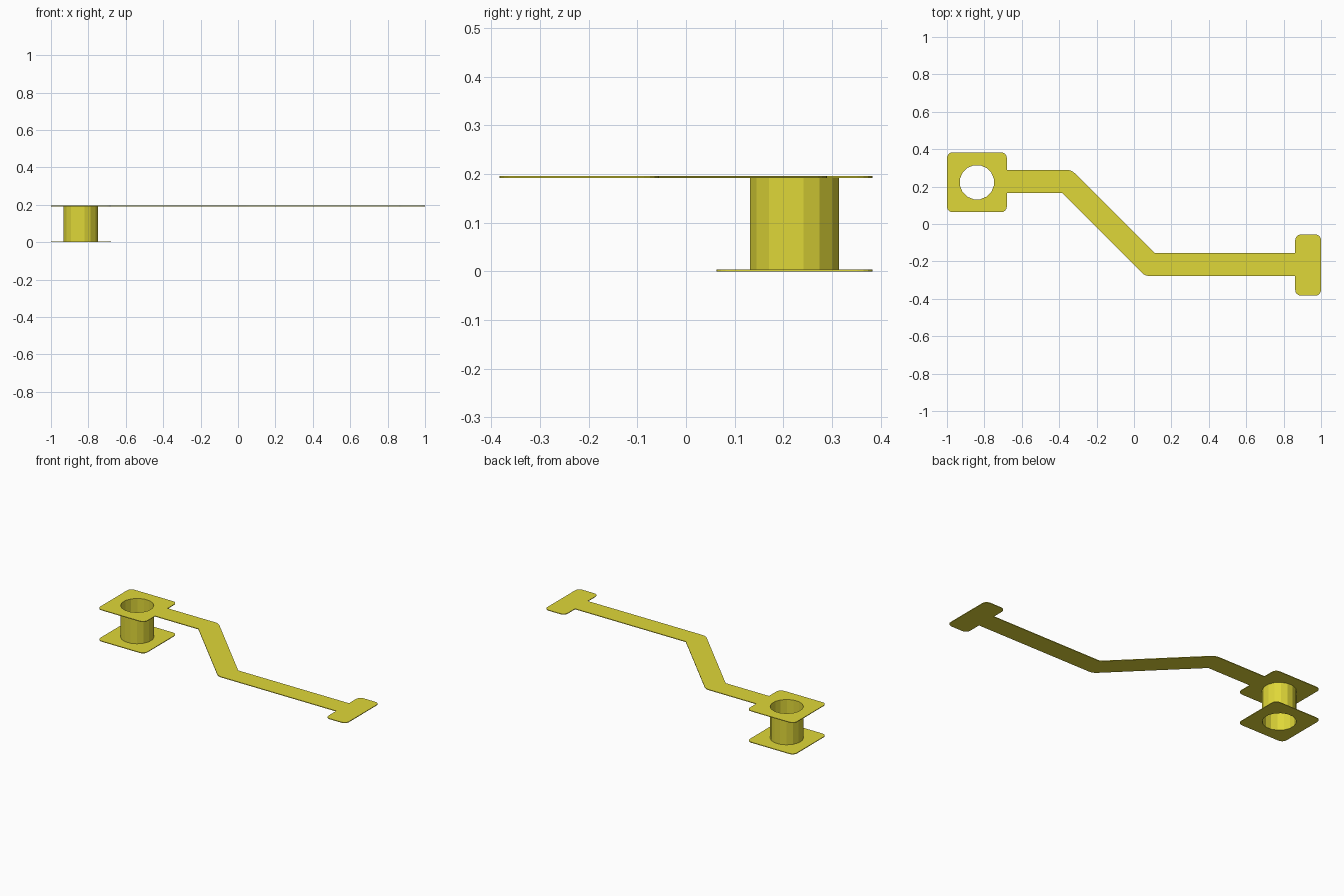
import bpy
from math import sin, cos, tan, pi
from mathutils import Vector, Matrix

if "Cube" in bpy.data.objects:
    bpy.data.objects.remove(bpy.data.objects["Cube"])

metal = bpy.data.materials.new("gold_metal")
metal.diffuse_color = (0.74, 0.68, 0.04, 1)
metal.use_nodes = True
metal.node_tree.nodes["Principled BSDF"].inputs["Base Color"].default_value = metal.diffuse_color

CX, CY = -0.84, 0.223      # hole centre
PLATE, TOP = 0.004, 0.196  # sheet thickness, overall height


def fillet(corners, steps=4):
    """Round each (x, y, radius) corner of a closed outline."""
    out = []
    n = len(corners)
    for i, (x, y, r) in enumerate(corners):
        p = Vector((x, y))
        if r == 0:
            out.append(p)
            continue
        a = (Vector(corners[i - 1][:2]) - p).normalized()
        b = (Vector(corners[(i + 1) % n][:2]) - p).normalized()
        half = a.angle(b) / 2
        centre = p + (a + b).normalized() * r / sin(half)
        start = p + a * r / tan(half) - centre
        end = p + b * r / tan(half) - centre
        turn = pi - 2 * half
        if start.x * end.y - start.y * end.x < 0:
            turn = -turn
        for k in range(steps + 1):
            out.append(centre + Matrix.Rotation(turn * k / steps, 2) @ start)
    return out


def ring(r, sides=16):
    return [Vector((CX + r * cos((k + 0.5) * 2 * pi / sides),
                    CY + r * sin((k + 0.5) * 2 * pi / sides))) for k in range(sides)]


def plate(name, loops, z0, z1):
    """Solid sheet from an outline and its holes."""
    cu = bpy.data.curves.new(name, 'CURVE')
    cu.dimensions = '2D'
    cu.fill_mode = 'BOTH'
    cu.extrude = (z1 - z0) / 2
    for pts in loops:
        sp = cu.splines.new('POLY')
        sp.points.add(len(pts) - 1)
        for q, v in zip(sp.points, pts):
            q.co = (v.x, v.y, 0, 1)
        sp.use_cyclic_u = True
    ob = bpy.data.objects.new(name, cu)
    bpy.context.collection.objects.link(ob)
    ob.location.z = (z0 + z1) / 2
    bpy.ops.object.select_all(action='DESELECT')
    ob.select_set(True)
    bpy.context.view_layer.objects.active = ob
    bpy.ops.object.convert(target='MESH')
    ob = bpy.context.object
    ob.data.materials.clear()
    ob.data.materials.append(metal)
    for f in ob.data.polygons:
        f.use_smooth = False


R_OUT, R_IN, C = 0.0935, 0.0925, 0.03

# lower square pad
plate("lower_pad", [fillet([(-1, 0.063, C), (-0.68, 0.063, C),
                            (-0.68, 0.383, C), (-1, 0.383, C)]), ring(R_IN)], 0, PLATE)

# upper sheet: square pad, cranked strip and end pad in one outline
W = 0.0615
K = W * tan(pi / 8)
y1, y2 = 0.228, -0.217     # strip centre lines
x1, x2 = -0.36, 0.085      # strip bends
upper = [(-1, 0.063, C), (-0.68, 0.063, C),
         (-0.68, y1 - W, 0), (x1 - K, y1 - W, 0), (x2 - K, y2 - W, W),
         (0.862, y2 - W, 0), (0.862, -0.383, C), (1, -0.383, C),
         (1, -0.056, C), (0.862, -0.056, C), (0.862, y2 + W, 0),
         (x2 + K, y2 + W, 0), (x1 + K, y1 + W, W), (-0.68, y1 + W, 0),
         (-0.68, 0.383, C), (-1, 0.383, C)]
plate("upper_pad_and_strip", [fillet(upper), ring(R_IN)], TOP - PLATE, TOP)

# hollow barrel joining the pads
plate("barrel", [ring(R_OUT), ring(R_IN)], PLATE, TOP - PLATE)
